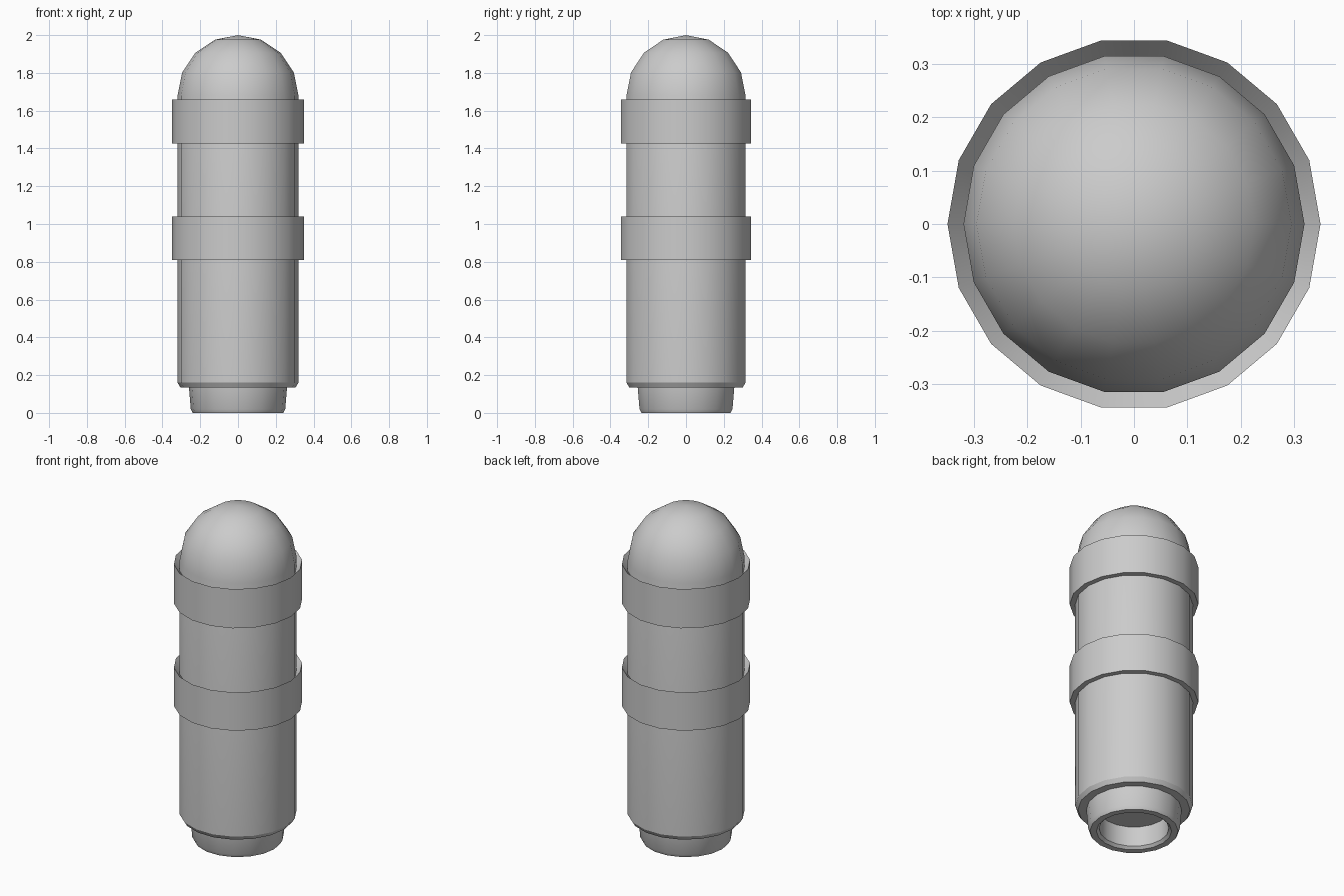
import bpy, bmesh, math

if "Cube" in bpy.data.objects:
    bpy.data.objects.remove(bpy.data.objects["Cube"])

SIDES = 18


def lathe(name, profile, closed=False):
    """Spin a radius/height profile around z; radius 0 makes a centre point."""
    bm = bmesh.new()
    rings = []
    for r, z in profile:
        if r == 0:
            rings.append([bm.verts.new((0, 0, z))])
        else:
            rings.append([bm.verts.new((r * math.cos(2 * math.pi * i / SIDES),
                                        r * math.sin(2 * math.pi * i / SIDES), z))
                          for i in range(SIDES)])
    pairs = list(zip(rings, rings[1:]))
    if closed:
        pairs.append((rings[-1], rings[0]))
    for a, b in pairs:
        for i in range(SIDES):
            j = (i + 1) % SIDES
            if len(a) == 1:
                bm.faces.new((a[0], b[j], b[i]))
            elif len(b) == 1:
                bm.faces.new((a[i], a[j], b[0]))
            else:
                bm.faces.new((a[i], a[j], b[j], b[i]))
    bmesh.ops.recalc_face_normals(bm, faces=bm.faces)
    mesh = bpy.data.meshes.new(name)
    bm.to_mesh(mesh)
    bm.free()
    ob = bpy.data.objects.new(name, mesh)
    bpy.context.collection.objects.link(ob)
    bpy.ops.object.select_all(action='DESELECT')
    ob.select_set(True)
    bpy.context.view_layer.objects.active = ob
    bpy.ops.object.shade_smooth_by_angle(angle=math.radians(30))
    return ob


# Body: chamfered lower edge, straight wall, domed top
R, DOME_Z = 0.32, 1.68
dome = [(R * math.cos(math.radians(a)), DOME_Z + R * math.sin(math.radians(a)))
        for a in (0, 22.5, 45, 67.5)]
lathe("domed_body", [(0, 0.135), (0.305, 0.135), (R, 0.16)] + dome + [(0, 2.0)])

# Hollow foot socket with chamfered rims
lathe("foot_socket", [(0.26, 0.14), (0.25, 0.02), (0.24, 0.0), (0.205, 0.0),
                      (0.19, 0.015), (0.19, 0.14)], closed=True)

# Two bands, flat below and sloping inward on top
for name, low, high in (("lower_band", 0.81, 1.04), ("upper_band", 1.425, 1.66)):
    lathe(name, [(0.31, low), (0.35, low), (0.35, high), (0.31, high - 0.05)], closed=True)
